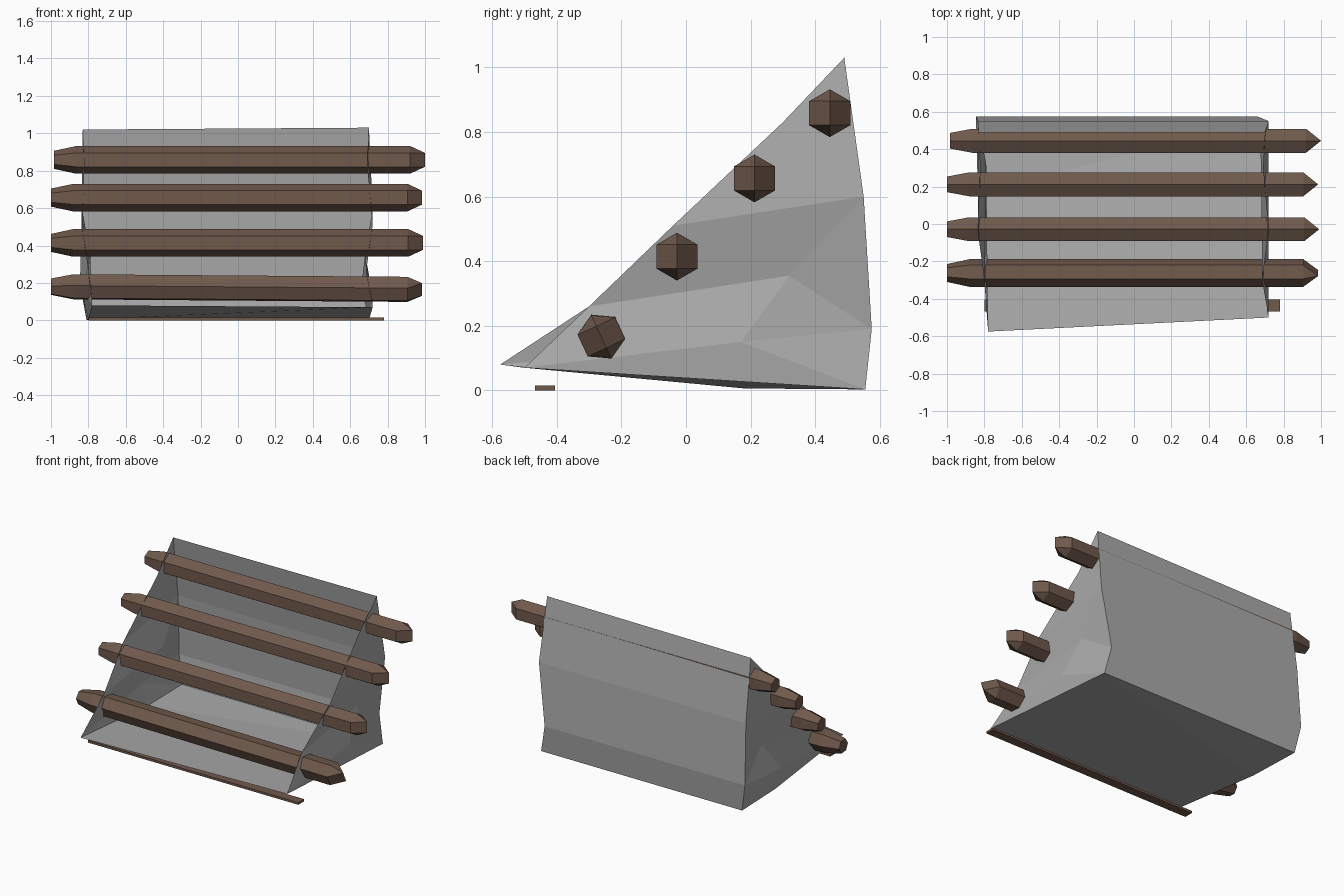
import bpy, bmesh, math

if "Cube" in bpy.data.objects:
    bpy.data.objects.remove(bpy.data.objects["Cube"])


def material(name, rgb):
    m = bpy.data.materials.new(name)
    m.diffuse_color = (*rgb, 1)
    m.use_nodes = True
    m.node_tree.nodes["Principled BSDF"].inputs["Base Color"].default_value = m.diffuse_color
    return m


STONE = material("grey stone", (0.41, 0.41, 0.41))
WOOD = material("brown wood", (0.16, 0.10, 0.072))


def finish(bm, name, mat):
    bmesh.ops.recalc_face_normals(bm, faces=bm.faces)
    me = bpy.data.meshes.new(name)
    bm.to_mesh(me)
    bm.free()
    me.materials.append(mat)
    ob = bpy.data.objects.new(name, me)
    bpy.context.collection.objects.link(ob)
    return ob


# Stone trough: two faceted wedge walls, back and floor, open sloping front
# (y, z, right x, left x)
PTS = [(-0.50, 0.07, 0.72, -0.78), (-0.30, 0.26, 0.685, -0.80),
       (-0.04, 0.51, 0.72, -0.835), (0.30, 0.83, 0.69, -0.82),
       (0.49, 1.03, 0.70, -0.83), (0.55, 0.60, 0.72, -0.835),
       (0.575, 0.19, 0.66, -0.845), (0.555, 0.003, 0.70, -0.81),
       (0.17, 0.15, 0.717, -0.835), (0.32, 0.355, 0.68, -0.79)]
WALL = [(0, 1, 9, 8), (1, 2, 5, 9), (2, 3, 4, 5), (9, 5, 6), (8, 9, 6), (8, 6, 7)]
bm = bmesh.new()
R = [bm.verts.new((xr, y, z)) for y, z, xr, xl in PTS]
L = [bm.verts.new((xl, y, z)) for y, z, xr, xl in PTS]
L[0].co.y, L[0].co.z = -0.575, 0.08
L[4].co.z = 1.02
mid = bm.verts.new((-0.80, 0.18, 0.006))
for side in (R, L):
    for f in WALL:
        bm.faces.new([side[i] for i in f])
bm.faces.new((R[0], R[8], R[7]))
bm.faces.new((L[0], L[8], mid))
bm.faces.new((mid, L[8], L[7]))
for a, b in ((4, 5), (5, 6), (6, 7)):
    bm.faces.new((R[a], R[b], L[b], L[a]))
bm.faces.new((R[0], R[7], mid, L[0]))
bm.faces.new((R[7], L[7], mid))
finish(bm, "stone_trough", STONE)


# Six-sided logs: blunt tapered left end, chisel right end
def log(name, y, zl, zr, x0, x1, turn=0.0, r=0.074):
    bm = bmesh.new()

    def ring(x, s):
        t = (x - x0) / (x1 - x0)
        z = zl + (zr - zl) * t
        return [bm.verts.new((x, y + r * s * math.sin(turn + k * math.pi / 3),
                              z + r * s * math.cos(turn + k * math.pi / 3)))
                for k in range(6)]

    rings = [ring(x0, 0.65), ring(x0 + 0.12, 1), ring(x1 - 0.08, 1)]
    for a, b in zip(rings, rings[1:]):
        for k in range(6):
            bm.faces.new((a[k], a[(k + 1) % 6], b[(k + 1) % 6], b[k]))
    bm.faces.new(rings[0])
    e = rings[2]
    dy, dz = r * 0.5 * math.sin(turn), r * 0.5 * math.cos(turn)
    up = bm.verts.new((x1, y + dy, zr + dz))
    dn = bm.verts.new((x1, y - dy, zr - dz))
    for f in ((e[0], e[1], up), (e[1], e[2], dn, up), (e[2], e[3], dn),
              (e[3], e[4], dn), (e[4], e[5], up, dn), (e[5], e[0], up)):
        bm.faces.new(f)
    finish(bm, name, WOOD)


log("log_top", 0.445, 0.858, 0.858, -0.985, 1.0)
log("log_upper", 0.212, 0.656, 0.656, -1.0, 0.985)
log("log_lower", -0.028, 0.414, 0.414, -1.0, 0.99)
log("log_bottom", -0.262, 0.180, 0.165, -1.0, 0.985, math.radians(-25))

# Thin plank lying under the front edge of the floor
bm = bmesh.new()
bmesh.ops.create_cube(bm, size=1)
for v in bm.verts:
    v.co = (-0.01 + v.co.x * 1.58, -0.436 + v.co.y * 0.062, 0.0075 + v.co.z * 0.015)
finish(bm, "ground_plank", WOOD)
